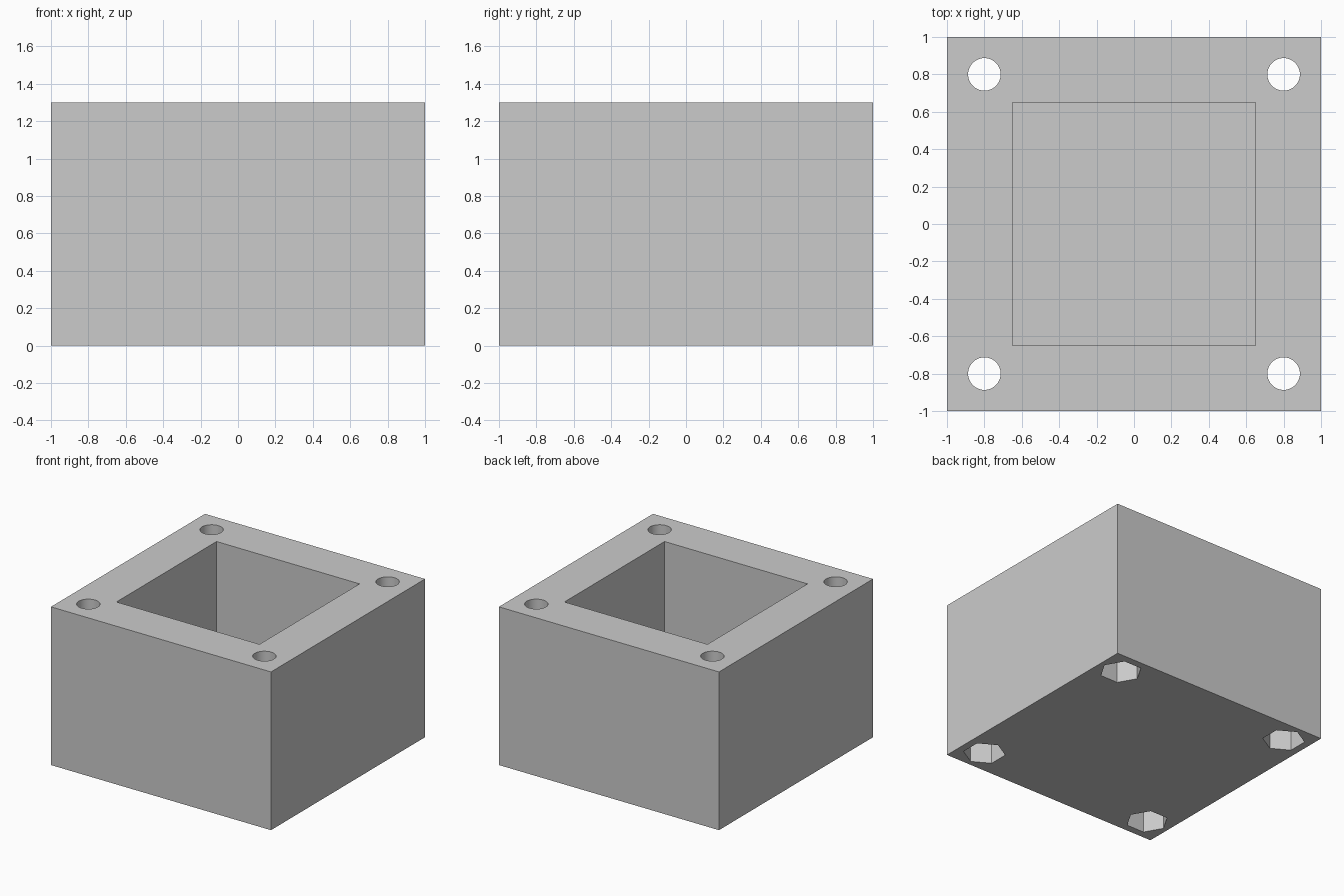
import bpy
import math

cube = bpy.data.objects.get("Cube")
if cube:
    bpy.data.objects.remove(cube, do_unlink=True)

HEIGHT = 1.3
FLOOR = 0.15
HOLE_OFFSET = 0.8
HOLE_RADIUS = 0.087
NUT_RADIUS = 0.16
NUT_DEPTH = 0.2

# One plain grey for the whole part
grey = bpy.data.materials.new("light_grey")
grey.use_nodes = True
colour = (0.6, 0.6, 0.6, 1.0)
grey.diffuse_color = colour
grey.node_tree.nodes["Principled BSDF"].inputs["Base Color"].default_value = colour


def add_block(name, size, bottom, top):
    bpy.ops.mesh.primitive_cube_add(size=1, location=(0, 0, (bottom + top) / 2))
    obj = bpy.context.object
    obj.name = name
    obj.scale = (size, size, top - bottom)
    bpy.ops.object.transform_apply(location=True, rotation=True, scale=True)
    obj.data.materials.append(grey)
    return obj


def add_prism(name, sides, radius, x, y, bottom, top, turn=0.0):
    bpy.ops.mesh.primitive_cylinder_add(
        vertices=sides, radius=radius, depth=top - bottom,
        location=(x, y, (bottom + top) / 2), rotation=(0, 0, turn))
    obj = bpy.context.object
    obj.name = name
    obj.data.materials.append(grey)
    return obj


def cut(target, cutter):
    cutter.hide_render = True
    mod = target.modifiers.new(cutter.name, "BOOLEAN")
    mod.operation = "DIFFERENCE"
    mod.solver = "EXACT"
    mod.object = cutter
    bpy.context.view_layer.objects.active = target
    bpy.ops.object.modifier_apply(modifier=mod.name)
    bpy.data.objects.remove(cutter, do_unlink=True)


# Solid body with a square pocket open at the top
body = add_block("box_body", 2.0, 0.0, HEIGHT)
cut(body, add_block("pocket_cutter", 1.3, FLOOR, HEIGHT + 0.2))

# Corner bolt holes with hexagonal nut recesses below, a quarter turn apart
for sx in (-1, 1):
    for sy in (-1, 1):
        x, y = sx * HOLE_OFFSET, sy * HOLE_OFFSET
        turn = math.radians(30) if sx == sy else 0.0
        cut(body, add_prism("bolt_hole_cutter", 48, HOLE_RADIUS, x, y, -0.2, HEIGHT + 0.2))
        cut(body, add_prism("nut_recess_cutter", 6, NUT_RADIUS, x, y, -0.2, NUT_DEPTH, turn))

# Round hole walls, crisp edges elsewhere
bpy.ops.object.select_all(action="DESELECT")
body.select_set(True)
bpy.context.view_layer.objects.active = body
bpy.ops.object.shade_smooth_by_angle(angle=math.radians(30))
